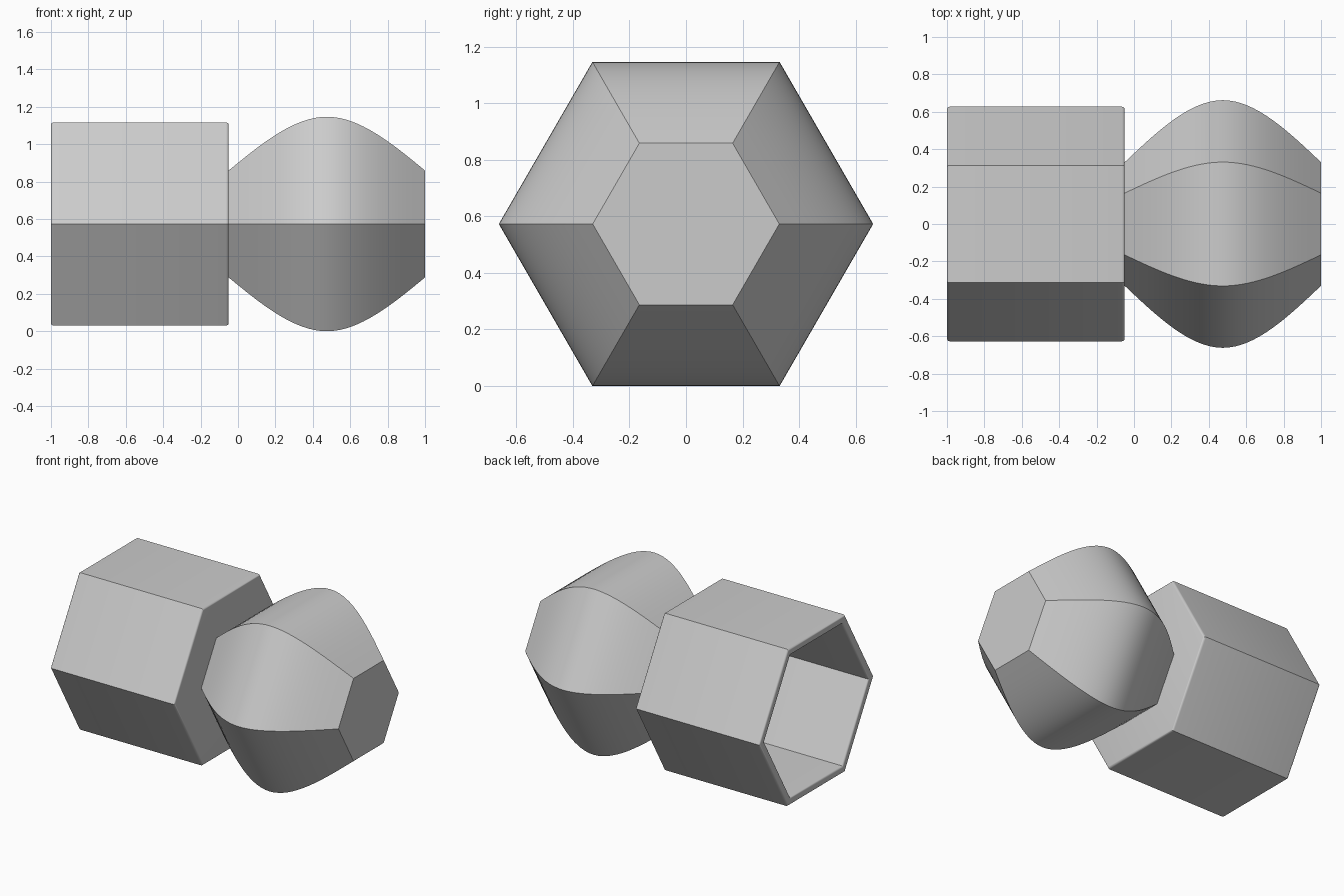
import bpy, bmesh, math

default = bpy.data.objects.get("Cube")
if default:
    bpy.data.objects.remove(default, do_unlink=True)

grey = bpy.data.materials.new("plain grey")
grey.use_nodes = True
colour = (0.6, 0.6, 0.6, 1)
grey.diffuse_color = colour
grey.node_tree.nodes["Principled BSDF"].inputs["Base Color"].default_value = colour

AXIS_Z = 0.573
SIDES = 6


def hex_lathe(name, profile):
    """Sweep (x, radius) points into a six-sided solid along x, closed at both ends."""
    bm = bmesh.new()
    rings = []
    for x, r in profile:
        angles = [math.tau * i / SIDES for i in range(SIDES)]
        rings.append([bm.verts.new((x, r * math.cos(a), AXIS_Z + r * math.sin(a)))
                      for a in angles])
    for a, b in zip(rings, rings[1:]):
        for i in range(SIDES):
            j = (i + 1) % SIDES
            bm.faces.new((a[i], a[j], b[j], b[i]))
    bm.faces.new(rings[0])
    bm.faces.new(rings[-1])
    bmesh.ops.recalc_face_normals(bm, faces=bm.faces)
    mesh = bpy.data.meshes.new(name)
    bm.to_mesh(mesh)
    bm.free()
    obj = bpy.data.objects.new(name, mesh)
    bpy.context.collection.objects.link(obj)
    mesh.materials.append(grey)
    bpy.ops.object.select_all(action='DESELECT')
    obj.select_set(True)
    bpy.context.view_layer.objects.active = obj
    bpy.ops.object.shade_smooth_by_angle(angle=math.radians(35))
    return obj


def rounded(x, r, start, radius=0.015, steps=4):
    """Quarter-round corner about (x, r), swept clockwise from a start angle."""
    angles = [math.radians(start - 90 * k / steps) for k in range(steps + 1)]
    return [(x + radius * math.cos(a), r + radius * math.sin(a)) for a in angles]


# Hollow socket: inner floor, inner wall, rounded rim, outer wall, rounded closed end
OUTER, INNER, BEVEL = 0.627, 0.568, 0.015
socket = [(-0.11, INNER), (-1 + BEVEL, INNER)]
socket += rounded(-1 + BEVEL, INNER + BEVEL, 270)[1:]
socket += rounded(-1 + BEVEL, OUTER - BEVEL, 180)
socket += rounded(-0.05 - BEVEL, OUTER - BEVEL, 90)
hex_lathe("socket", socket)

# Bulging head: curve is full in the middle and straightens toward the flat ends
MIDDLE, HALF, PEAK, END = 0.475, 0.525, 0.662, 0.33
STEPS = 32
head = []
for k in range(STEPS + 1):
    t = 2 * k / STEPS - 1
    u = abs(t)
    head.append((MIDDLE + HALF * t, PEAK - (PEAK - END) * (1.5 * u**2 - 0.5 * u**3)))
hex_lathe("bulging_head", head)
